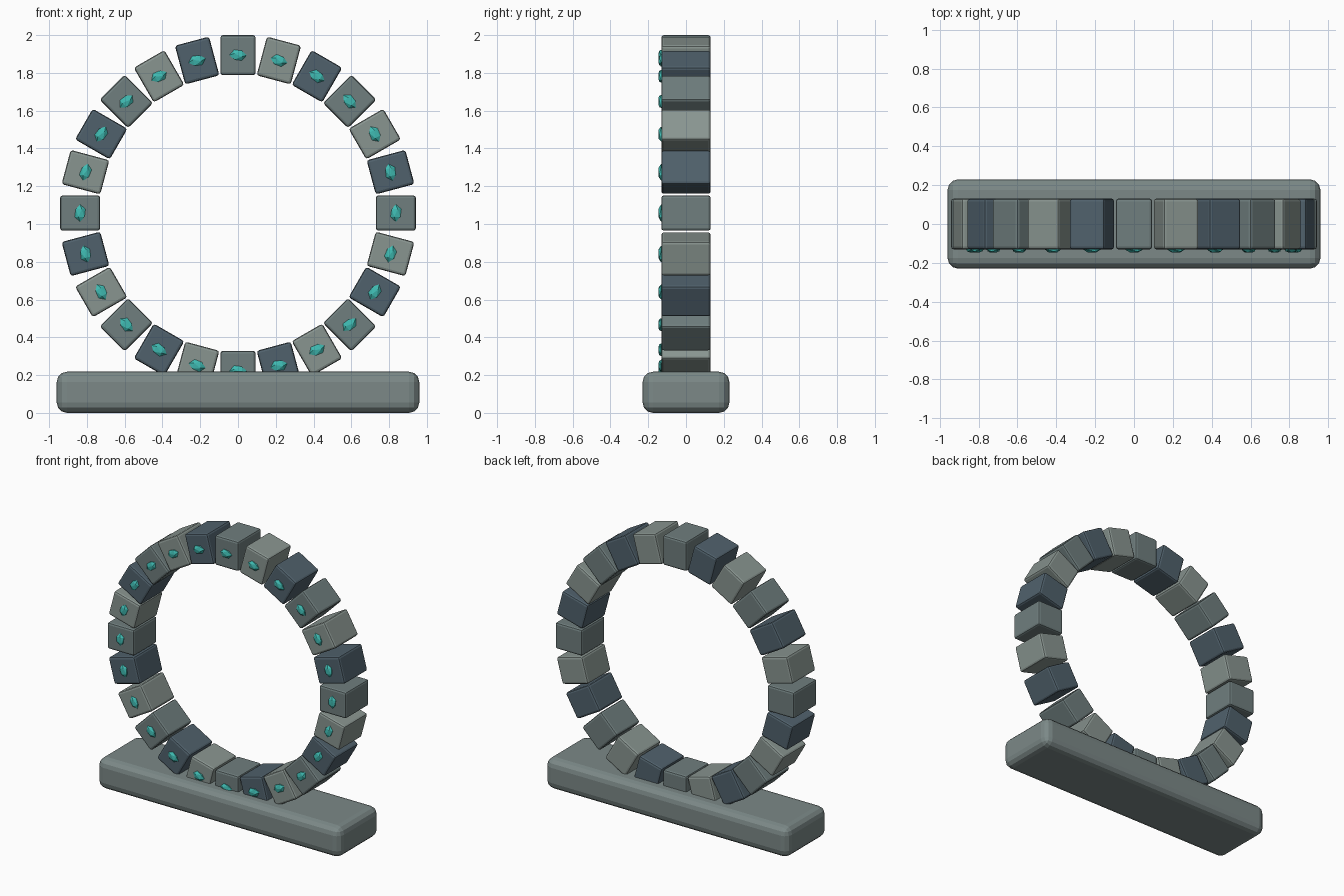
import bpy, bmesh
from math import radians
from mathutils import Matrix

if "Cube" in bpy.data.objects:
    bpy.data.objects.remove(bpy.data.objects["Cube"])

CENTER_Z, RADIUS, COUNT = 1.058, 0.836, 24


def material(name, rgb):
    m = bpy.data.materials.new(name)
    m.diffuse_color = (*rgb, 1)
    m.use_nodes = True
    m.node_tree.nodes["Principled BSDF"].inputs["Base Color"].default_value = m.diffuse_color
    return m


def add_object(name, bm, mat, matrix):
    mesh = bpy.data.meshes.new(name)
    bm.to_mesh(mesh)
    bm.free()
    mesh.materials.append(mat)
    ob = bpy.data.objects.new(name, mesh)
    ob.matrix_world = matrix
    bpy.context.collection.objects.link(ob)
    return ob


def rounded_box(name, size, bevel, segments, mat, matrix):
    bm = bmesh.new()
    bmesh.ops.create_cube(bm, size=1)
    bmesh.ops.scale(bm, vec=size, verts=bm.verts)
    bmesh.ops.bevel(bm, geom=bm.edges[:], offset=bevel, segments=segments,
                    profile=0.5, affect='EDGES')
    return add_object(name, bm, mat, matrix)


def crystal(name, scale, mat, matrix):
    bm = bmesh.new()
    bmesh.ops.create_icosphere(bm, subdivisions=1, radius=1)
    bmesh.ops.scale(bm, vec=scale, verts=bm.verts)
    return add_object(name, bm, mat, matrix)


stone_mid = material("stone_mid", (0.16, 0.21, 0.21))
stone_dark = material("stone_dark", (0.08, 0.12, 0.15))
stone_light = material("stone_light", (0.25, 0.30, 0.28))
base_stone = material("base_stone", (0.20, 0.25, 0.245))
teal = material("teal_crystal", (0.05, 0.50, 0.45))

# Plinth
rounded_box("base", (1.92, 0.46, 0.218), 0.055, 3, base_stone,
            Matrix.Translation((0, 0, 0.109)))

# Ring of blocks, each with a crystal set in its front face
for i in range(COUNT):
    place = (Matrix.Translation((0, 0, CENTER_Z))
             @ Matrix.Rotation(radians(-i * 360 / COUNT), 4, 'Y')
             @ Matrix.Translation((RADIUS, 0, 0)))
    stone = (stone_mid, stone_dark, stone_light)[i % 3]
    rounded_box(f"ring_block_{i:02d}", (0.212, 0.262, 0.187), 0.014, 2,
                stone, place)
    crystal(f"crystal_{i:02d}", (0.032, 0.017, 0.046), teal,
            place @ Matrix.Translation((0, -0.132, 0)))
